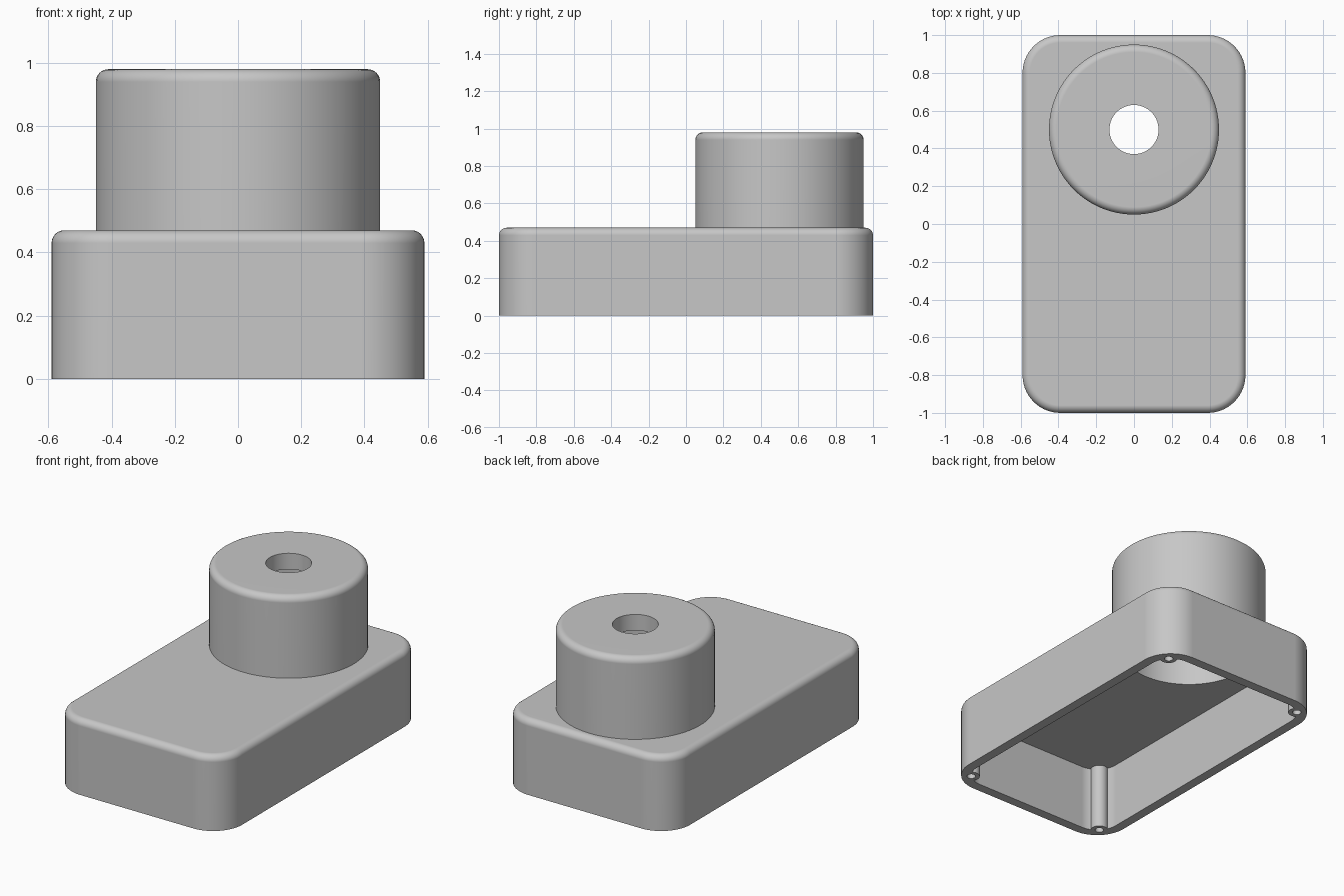
import bpy
import bmesh
from math import sin, cos, pi, radians

old = bpy.data.objects.get("Cube")
if old:
    bpy.data.objects.remove(old, do_unlink=True)

HALF_X, HALF_Y, CORNER = 0.59, 1.0, 0.2
BASE_TOP, TOWER_TOP = 0.47, 0.98
WALL, FILLET = 0.06, 0.04
TOWER_Y, TOWER_R, BORE_R = 0.5, 0.45, 0.13
BOSS_X, BOSS_Y, BOSS_R = 0.49, 0.9, 0.05

grey = bpy.data.materials.new("light grey plastic")
grey.use_nodes = True
colour = (0.57, 0.57, 0.57, 1)
grey.diffuse_color = colour
grey.node_tree.nodes["Principled BSDF"].inputs["Base Color"].default_value = colour


def rounded_ring(inset, z, steps=14):
    """Rounded rectangle outline, shrunk by inset."""
    r = CORNER - inset
    pts = []
    for q, (sx, sy) in enumerate([(1, 1), (-1, 1), (-1, -1), (1, -1)]):
        for i in range(steps + 1):
            a = (q + i / steps) * pi / 2
            pts.append((sx * (HALF_X - CORNER) + r * cos(a),
                        sy * (HALF_Y - CORNER) + r * sin(a), z))
    return pts


def circle_ring(r, z, x=0, y=0, steps=96):
    return [(x + r * cos(2 * pi * i / steps), y + r * sin(2 * pi * i / steps), z)
            for i in range(steps)]


def fillet(z_top, steps=8):
    """(inset, z) pairs rolling over a top edge."""
    return [(FILLET * (1 - cos(i / steps * pi / 2)),
             z_top - FILLET + FILLET * sin(i / steps * pi / 2))
            for i in range(steps + 1)]


def loft(name, rings, looped=False):
    """Skin rings; cap the ends, or join the last ring to the first."""
    bm = bmesh.new()
    loops = [[bm.verts.new(p) for p in ring] for ring in rings]
    pairs = list(zip(loops, loops[1:]))
    if looped:
        pairs.append((loops[-1], loops[0]))
    else:
        bm.faces.new(loops[0])
        bm.faces.new(loops[-1])
    n = len(loops[0])
    for a, b in pairs:
        for i in range(n):
            j = (i + 1) % n
            bm.faces.new((a[i], a[j], b[j], b[i]))
    bmesh.ops.recalc_face_normals(bm, faces=bm.faces)
    mesh = bpy.data.meshes.new(name)
    bm.to_mesh(mesh)
    bm.free()
    mesh.materials.append(grey)
    obj = bpy.data.objects.new(name, mesh)
    bpy.context.collection.objects.link(obj)
    return obj


def select(obj):
    bpy.ops.object.select_all(action="DESELECT")
    obj.select_set(True)
    bpy.context.view_layer.objects.active = obj


def combine(target, tool, operation):
    select(target)
    mod = target.modifiers.new(operation.title(), "BOOLEAN")
    mod.operation, mod.solver, mod.object = operation, "EXACT", tool
    bpy.ops.object.modifier_apply(modifier=mod.name)
    bpy.data.objects.remove(tool, do_unlink=True)


def finish(obj):
    select(obj)
    bpy.ops.object.shade_smooth_by_angle(angle=radians(30))
    mod = obj.modifiers.new("Weighted normals", "WEIGHTED_NORMAL")
    mod.keep_sharp = True


# Base housing: filleted block, hollow and open underneath
ceiling = BASE_TOP - WALL
housing = loft("housing", [rounded_ring(0, 0)] +
               [rounded_ring(d, z) for d, z in fillet(BASE_TOP)])
combine(housing, loft("cavity", [rounded_ring(WALL, -0.1),
                                 rounded_ring(WALL, ceiling)]), "DIFFERENCE")

# Opening from the housing into the tower
tower_in = TOWER_R - WALL
combine(housing, loft("opening", [circle_ring(tower_in, z, y=TOWER_Y)
                                  for z in (0.2, 0.7)]), "DIFFERENCE")

# Screw bosses in the corners, with blind holes from below
corners = [(sx * BOSS_X, sy * BOSS_Y) for sx in (-1, 1) for sy in (-1, 1)]
for x, y in corners:
    combine(housing, loft("boss", [circle_ring(BOSS_R, z, x, y, 32)
                                   for z in (0, ceiling + 0.02)]), "UNION")
for x, y in corners:
    combine(housing, loft("screw_hole", [circle_ring(0.025, z, x, y, 24)
                                         for z in (-0.1, 0.3)]), "DIFFERENCE")
finish(housing)

# Hollow round tower with a bore through its thick top
under = TOWER_TOP - 0.1
profile = [(TOWER_R, BASE_TOP)]
profile += [(TOWER_R - d, z) for d, z in fillet(TOWER_TOP)]
profile += [(BORE_R, TOWER_TOP), (BORE_R, under),
            (tower_in, under), (tower_in, BASE_TOP)]
tower = loft("tower", [circle_ring(r, z, y=TOWER_Y) for r, z in profile], True)
finish(tower)
